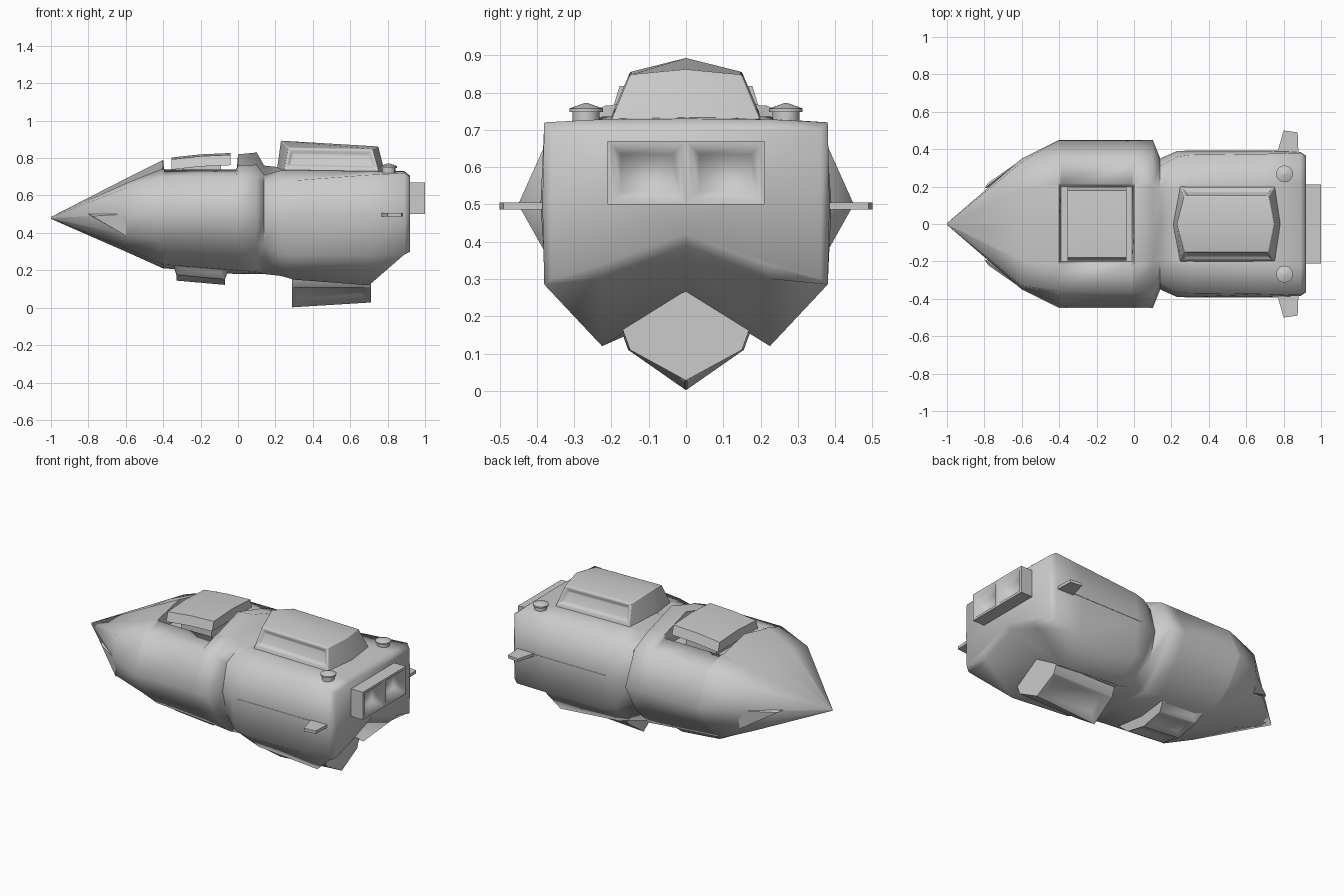
import bpy, bmesh, math
from mathutils import Vector

cube = bpy.data.objects.get("Cube")
if cube:
    bpy.data.objects.remove(cube, do_unlink=True)

grey = bpy.data.materials.new("hull_grey")
grey.use_nodes = True
grey.diffuse_color = (0.6, 0.6, 0.6, 1)
grey.node_tree.nodes["Principled BSDF"].inputs["Base Color"].default_value = grey.diffuse_color


def finish(name, bm, angle=50, bevel=0):
    """Turn a bmesh into a shaded object."""
    bmesh.ops.recalc_face_normals(bm, faces=bm.faces)
    mesh = bpy.data.meshes.new(name)
    bm.to_mesh(mesh)
    bm.free()
    obj = bpy.data.objects.new(name, mesh)
    bpy.context.collection.objects.link(obj)
    mesh.materials.append(grey)
    if bevel:
        mod = obj.modifiers.new("soft_edges", "BEVEL")
        mod.width, mod.segments, mod.limit_method = bevel, 2, "ANGLE"
    bpy.ops.object.select_all(action="DESELECT")
    obj.select_set(True)
    bpy.context.view_layer.objects.active = obj
    bpy.ops.object.shade_smooth_by_angle(angle=math.radians(angle))


def loft(rings):
    """Skin closed rings of equal length and cap both ends."""
    bm = bmesh.new()
    loops = [[bm.verts.new(p) for p in ring] for ring in rings]
    for a, b in zip(loops, loops[1:]):
        for i in range(len(a)):
            j = (i + 1) % len(a)
            bm.faces.new((a[i], a[j], b[j], b[i]))
    bm.faces.new(loops[0])
    bm.faces.new(loops[-1])
    bmesh.ops.recalc_face_normals(bm, faces=bm.faces)
    return bm


def solid(points):
    """Convex solid around a few points, with flat sides merged."""
    bm = bmesh.new()
    for p in points:
        bm.verts.new(p)
    bmesh.ops.convex_hull(bm, input=bm.verts)
    bmesh.ops.dissolve_limit(bm, angle_limit=.05, verts=bm.verts, edges=bm.edges)
    return bm


def recess(bm, rule, border, depth, slope):
    """Frame the chosen faces and sink their middles."""
    bm.normal_update()
    faces = [f for f in bm.faces if rule(f)]
    bmesh.ops.inset_individual(bm, faces=faces, thickness=border)
    bmesh.ops.inset_individual(bm, faces=faces, thickness=slope, depth=-depth)


def mirrored(half):
    """Complete a half ring whose first and last points lie on the centre line."""
    return half + [(x, -y, z) for x, y, z in half[-2:0:-1]]


# Hull: x, top, shoulder y, shoulder z, half width, lower z, bilge z, keel z
stations = [
    (-1, .485, .003, .483, .004, .478, .476, .475),
    (-.6, .69, .33, .64, .35, .39, .32, .3),
    (-.4, .79, .36, .7, .45, .35, .23, .21),
    (-.39, .68, .36, .7, .45, .35, .23, .21),
    (-.01, .69, .36, .7, .45, .34, .2, .18),
    (0, .82, .36, .7, .45, .34, .2, .18),
    (.1, .83, .36, .7, .45, .34, .19, .18),
    (.14, .76, .31, .66, .35, .34, .18, .18),
    (.23, .75, .36, .67, .39, .29, .17, .19),
    (.3, .75, .37, .68, .39, .28, .15, .22),
    (.7, .735, .375, .71, .39, .28, .12, .26),
    (.89, .73, .38, .72, .385, .285, .3, .39),
    (.92, .705, .36, .7, .365, .3, .34, .42),
]
rings = []
for x, top, sy, sz, w, low, bilge, keel in stations:
    sunken = top < sz and x > -.5
    blend = .5 if x < .2 else .8
    rim = sz + .04 if sunken else sz + (top - sz) * blend
    mid = .48 if x < -.9 else .5
    rings.append(mirrored([
        (x, 0, top), (x, sy * .56, top if sunken else rim), (x, sy * .6, rim),
        (x, sy, sz), (x, w, mid), (x, sy, low), (x, sy * .6, bilge), (x, 0, keel)]))
finish("hull", loft(rings), angle=75)

# Hatch panel floating above the forward recess
hatch = loft([mirrored([(x, 0, z + .055), (x, .178, z + .045), (x, .195, z - .01), (x, 0, z - .01)])
              for x, z in ((-.355, .748), (-.2, .765), (-.04, .772))])
finish("forward_hatch", hatch)
mount = solid([(x, y, z) for x in (-.3, -.09) for y in (-.13, .13) for z in (.66, .765)])
finish("hatch_mount", mount)

# Cabin with overhanging brow and sunken side windows
cabin = loft([
    [(.2, 0, .7), (.24, .21, .7), (.76, .21, .7), (.79, 0, .7), (.76, -.21, .7), (.24, -.21, .7)],
    [(.21, 0, .75), (.25, .195, .75), (.75, .195, .74), (.78, 0, .74), (.75, -.195, .74), (.25, -.195, .75)],
    [(.23, 0, .893), (.27, .15, .855), (.72, .15, .848), (.75, 0, .862), (.72, -.15, .848), (.27, -.15, .855)],
])
roof = max(cabin.faces, key=lambda f: f.calc_center_median().z)
ridge = [v for v in roof.verts if abs(v.co.y) < .01]
bmesh.ops.connect_verts(cabin, verts=ridge)
recess(cabin, lambda f: abs(f.normal.y) > .8 and f.calc_center_median().z > .76, .015, .015, .022)
finish("cabin", cabin, bevel=.005)

# Ventral pod with shallow dished lower panels
pod = loft([mirrored([(x, 0, .27), (x, y + .02, .165), (x, y, .11), (x, 0, z)])
            for x, y, z in ((.29, .155, .002), (.71, .15, .028))])
recess(pod, lambda f: f.normal.z < -.5 and abs(f.normal.x) < .5, .008, .025, .06)
finish("ventral_pod", pod)

# Keeled belly intake under the forward hull, dished like the pod
belly = loft([mirrored([(x, 0, z + .13), (x, .25, z + .13), (x + d, .14, z + .03), (x + d, 0, z)])
              for x, d, z in ((-.36, .03, .145), (-.03, -.04, .122))])
recess(belly, lambda f: f.normal.z < -.4 and abs(f.normal.x) < .5, .01, .015, .035)
finish("belly_intake", belly)

# Twin-cell engine exhaust
for name, y0, y1 in (("exhaust_right", -.21, 0), ("exhaust_left", 0, .21)):
    cell = solid([(x, y, z) for x in (.88, 1) for y in (y0, y1) for z in (.5, .67)])
    recess(cell, lambda f: f.normal.x > .9, .02, .06, .03)
    finish(name, cell, angle=75)

# Paired side details
for side, s in (("left", 1), ("right", -1)):
    fin = solid([(x, s * y, z) for z in (.487, .505) for x, y in
                 ((.76, .36), (.8, .5), (.875, .49), (.88, .36))])
    finish("side_fin_" + side, fin)

    seam = solid([(x, s * y, z) for x in (.27, .77) for y in (.385, .392) for z in (.497, .502)])
    finish("side_seam_" + side, seam)

    cheek = solid([(-.8, s * .19, .5), (-.78, s * .22, .49), (-.6, s * .345, .5),
                   (-.6, s * .335, .385), (-.6, s * .25, .42)])
    finish("nose_cheek_" + side, cheek)

    cap = bmesh.new()
    for r1, r2, z0, z1 in ((.036, .036, .7, .75), (.045, .045, .748, .757), (.045, .004, .757, .772)):
        made = bmesh.ops.create_cone(cap, cap_ends=True, segments=16, radius1=r1, radius2=r2, depth=z1 - z0)
        bmesh.ops.translate(cap, verts=made["verts"], vec=Vector((.805, s * .268, (z0 + z1) / 2)))
    finish("deck_cap_" + side, cap)
